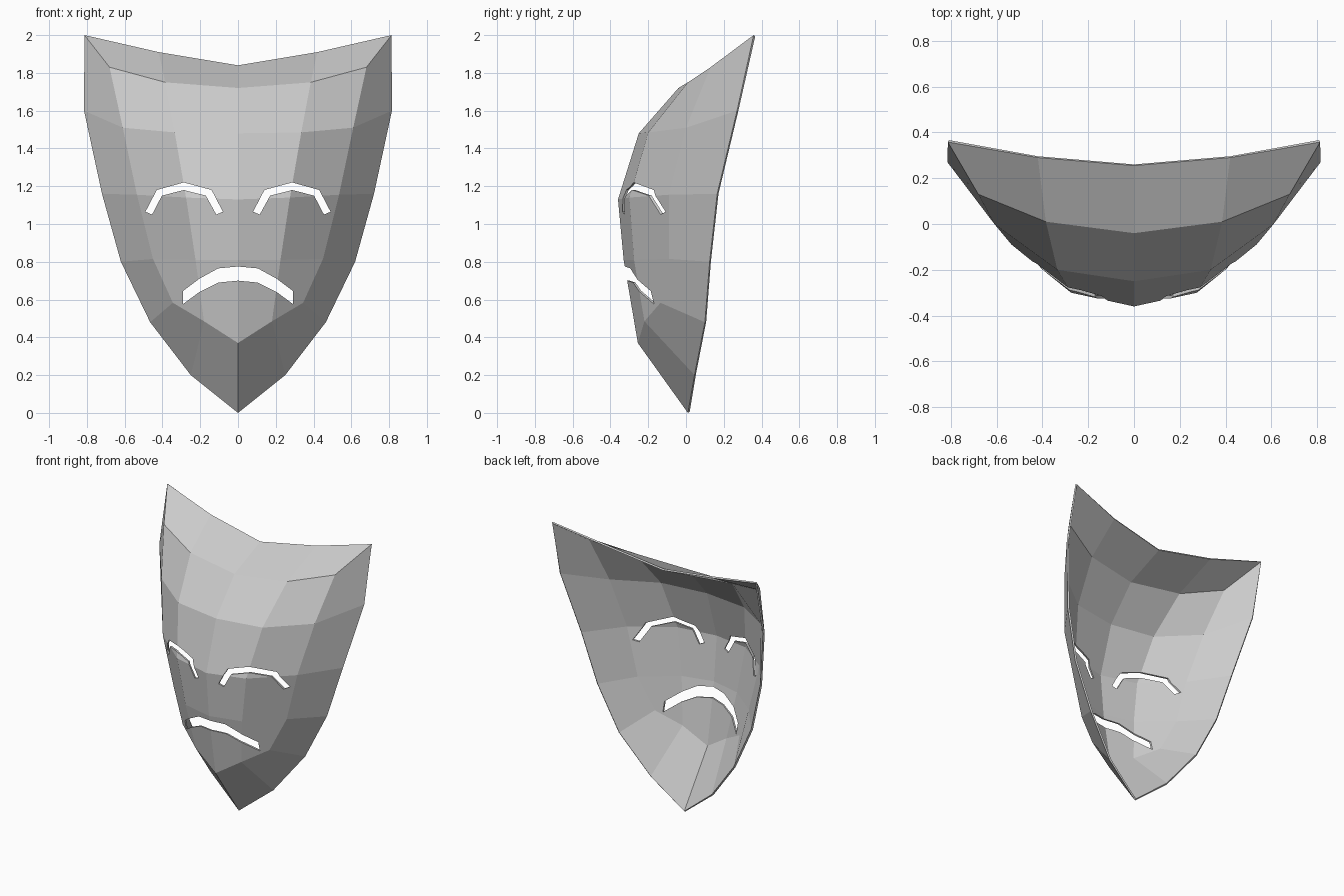
import bpy

if "Cube" in bpy.data.objects:
    bpy.data.objects.remove(bpy.data.objects["Cube"])

# Half-mask grid, centre line to rim, one row per level from brow to jaw
top = [(0, .255, 1.84), (.42, .29, 1.91), (.813, .358, 2.0)]
rows = [
    [(0, -.04, 1.72), (.385, .01, 1.75), (.68, .13, 1.83), top[2]],
    [(0, -.25, 1.48), (.335, -.20, 1.485), (.61, .0, 1.51), (.815, .27, 1.6)],
    [(0, -.36, 1.13), (.275, -.30, 1.14), (.535, -.09, 1.155), (.72, .165, 1.16)],
    [(0, -.33, .81), (.225, -.275, .81), (.45, -.09, .815), (.62, .125, .80)],
    [(0, -.255, .37), (.18, -.22, .485), (.345, -.135, .583), (.465, .10, .48)],
]
jaw, tip = (.25, .045, .2), (0, .01, 0)

quads = [(top[i], rows[0][i], rows[0][i + 1], top[i + 1]) for i in range(2)]
for upper, lower in zip(rows, rows[1:]):
    quads += [(upper[i], lower[i], lower[i + 1], upper[i + 1]) for i in range(3)]
g = rows[-1]
quads += [(g[0], tip, jaw, g[1]), (g[1], jaw, g[3], g[2])]


def make_object(name, verts, faces):
    mesh = bpy.data.meshes.new(name)
    mesh.from_pydata(verts, [], faces)
    obj = bpy.data.objects.new(name, mesh)
    bpy.context.collection.objects.link(obj)
    return obj


def prism(name, outline):
    """Front-view (x, z) outline extruded through the mask along y."""
    n = len(outline)
    verts = [(x, y, z) for y in (-1, 1) for x, z in outline]
    faces = [tuple(range(n)), tuple(reversed(range(n, 2 * n)))]
    faces += [(i, i + n, (i + 1) % n + n, (i + 1) % n) for i in range(n)]
    obj = make_object(name, verts, faces)
    obj.hide_render = True
    # consistent outward normals
    import bmesh
    bm = bmesh.new()
    bm.from_mesh(obj.data)
    bmesh.ops.recalc_face_normals(bm, faces=bm.faces)
    bm.to_mesh(obj.data)
    bm.free()
    return obj


# Mask shell: mirrored and thickened inward
verts = list(dict.fromkeys(v for q in quads for v in q))
mask = make_object("mask", verts, [[verts.index(v) for v in q] for q in quads])
mirror = mask.modifiers.new("mirror", 'MIRROR')
mirror.use_clip = True
shell = mask.modifiers.new("thickness", 'SOLIDIFY')
shell.thickness = .012
shell.offset = -1

# Arched eye slits and downturned mouth
eye = [(.08, 1.065), (.14, 1.18), (.287, 1.22), (.43, 1.18), (.49, 1.065),
       (.455, 1.05), (.403, 1.15), (.287, 1.18), (.17, 1.15), (.115, 1.05)]
lip_top = [(0, .775), (.105, .765), (.205, .71), (.292, .645)]
lip_low = [(.292, .575), (.205, .64), (.105, .69), (0, .70)]
right = lip_top + lip_low
mouth = right + [(-x, z) for x, z in reversed(right) if x]

cutters = [prism("eye_cutter_right", eye),
           prism("eye_cutter_left", [(-x, z) for x, z in eye]),
           prism("mouth_cutter", mouth)]
for c in cutters:
    cut = mask.modifiers.new(c.name, 'BOOLEAN')
    cut.operation = 'DIFFERENCE'
    cut.solver = 'EXACT'
    cut.object = c

# Apply the stack and remove the cutters
bpy.context.view_layer.objects.active = mask
mask.select_set(True)
for m in list(mask.modifiers):
    bpy.ops.object.modifier_apply(modifier=m.name)
for c in cutters:
    bpy.data.objects.remove(c)
